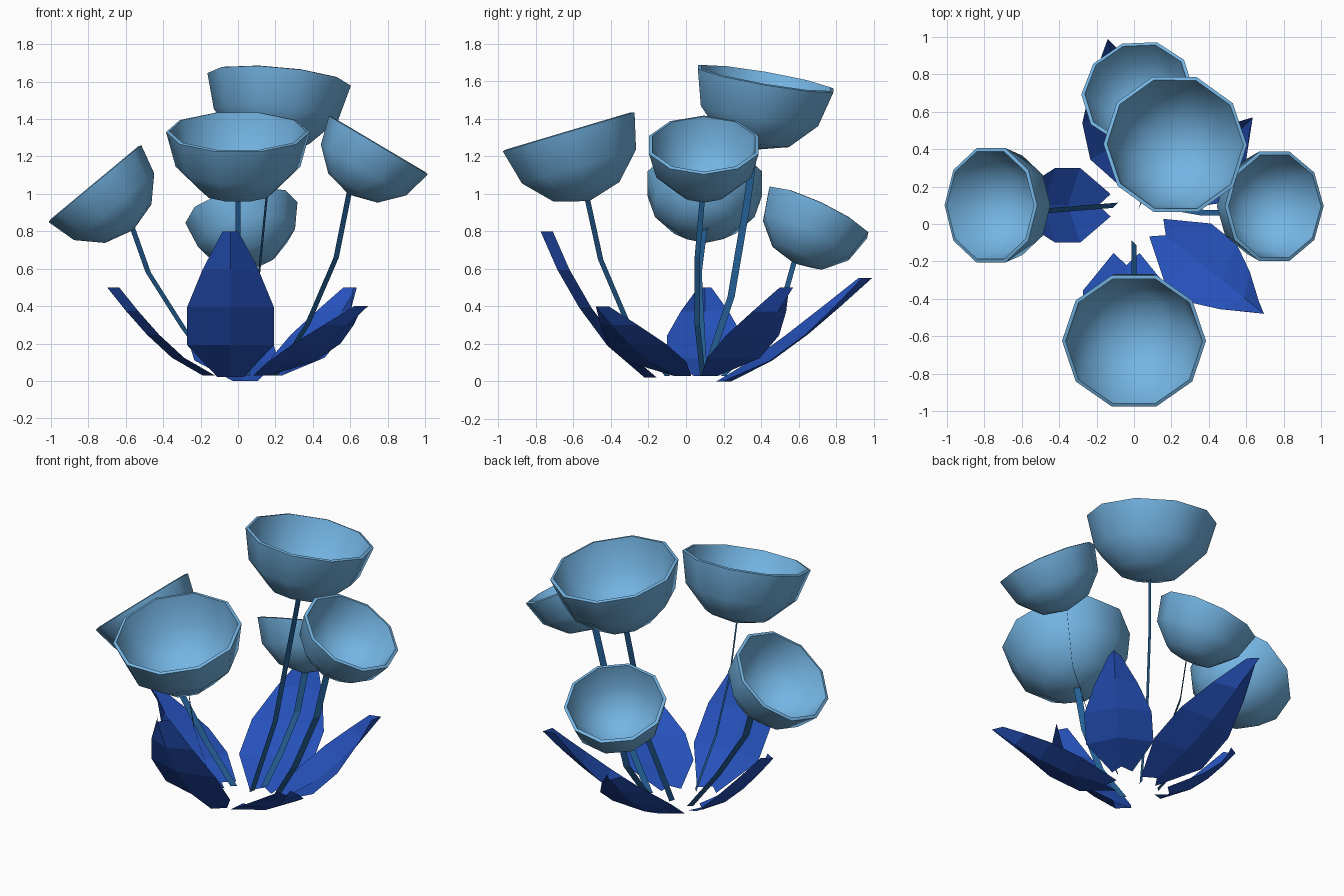
import bpy, bmesh, math
from mathutils import Vector, Matrix

if "Cube" in bpy.data.objects:
    bpy.data.objects.remove(bpy.data.objects["Cube"])


def material(name, r, g, b):
    m = bpy.data.materials.new(name)
    lin = [((c / 255 + 0.055) / 1.055) ** 2.4 for c in (r, g, b)]
    m.diffuse_color = (*lin, 1)
    m.use_nodes = True
    m.node_tree.nodes["Principled BSDF"].inputs["Base Color"].default_value = m.diffuse_color
    return m


PETAL = material("light_blue", 116, 181, 228)
STEM = material("steel_blue", 36, 96, 150)
LEAF = material("deep_blue", 37, 81, 186)


def add_object(name, bm, mat):
    me = bpy.data.meshes.new(name)
    bm.to_mesh(me)
    bm.free()
    me.materials.append(mat)
    ob = bpy.data.objects.new(name, me)
    bpy.context.scene.collection.objects.link(ob)
    return ob


def skin(name, rows, mat):
    """Sheet of quads through rows of points."""
    bm = bmesh.new()
    grid = [[bm.verts.new(p) for p in row] for row in rows]
    for a, b in zip(grid, grid[1:]):
        for i in range(len(a) - 1):
            bm.faces.new((a[i], a[i + 1], b[i + 1], b[i]))
    return add_object(name, bm, mat)


# Flower cups: ten-sided half spheres with a thin wall, tilted outward
def cup(name, centre, radius, axis):
    bm = bmesh.new()
    bmesh.ops.create_uvsphere(bm, u_segments=10, v_segments=6, radius=radius)
    bmesh.ops.delete(bm, geom=[v for v in bm.verts if v.co.z > 0.01], context='VERTS')
    bm.transform(Matrix.Rotation(math.radians(18), 4, 'Z'))
    tilt = Vector((0, 0, 1)).rotation_difference(Vector(axis))
    bm.transform(Matrix.Translation(centre) @ tilt.to_matrix().to_4x4())
    ob = add_object(name, bm, PETAL)
    wall = ob.modifiers.new("wall", 'SOLIDIFY')
    wall.thickness = 0.02
    wall.offset = -1
    bpy.ops.object.select_all(action='DESELECT')
    ob.select_set(True)
    bpy.context.view_layer.objects.active = ob
    bpy.ops.object.modifier_apply(modifier="wall")
    bpy.ops.object.shade_smooth_by_angle(angle=math.radians(50))


cup("front_cup", (0, -0.625, 1.33), 0.385, (0, -0.285, 0.958))
cup("tall_back_cup", (0.22, 0.425, 1.612), 0.385, (0.088, 0.17, 0.98))
cup("right_cup", (0.75, 0.095, 1.26), 0.307, (0.51, 0, 0.86))
cup("left_cup", (-0.765, 0.1, 1.055), 0.322, (-0.64, 0, 0.77))
cup("low_back_cup", (0.018, 0.705, 0.9), 0.305, (-0.18, 0.42, 0.89))


# Stems: flat ribbons bending outward towards the cups
def stem(name, width_dir, points):
    w = Vector(width_dir).normalized() * 0.02
    skin(name, [(Vector(p) - w, Vector(p) + w) for p in points], STEM)


stem("front_stem", (1, -1, 0),
     [(0, -0.1, 0.03), (0, -0.31, 0.31), (0, -0.455, 0.65), (0, -0.525, 0.97)])
stem("tall_back_stem", (0.3, 1, 0),
     [(0.03, 0.1, 0.03), (0.1, 0.24, 0.45), (0.15, 0.325, 0.95), (0.186, 0.365, 1.25)])
stem("right_stem", (1, 1, 0),
     [(0.2, 0.09, 0.03), (0.37, 0.06, 0.3), (0.525, 0.06, 0.66), (0.595, 0.09, 1.01)])
stem("left_stem", (1, 1, 0),
     [(-0.1, 0.1, 0.03), (-0.29, 0.085, 0.28), (-0.48, 0.07, 0.58), (-0.565, 0.1, 0.82)])
stem("low_back_stem", (1, 1, 0),
     [(0.05, 0.2, 0.03), (0.06, 0.36, 0.2), (0.07, 0.51, 0.4), (0.08, 0.58, 0.65)])


# Leaves: folded along the midrib, edges set back towards the middle
def leaf(name, base, tip, width, reach, rise=(0, 0.2, 0.46, 0.73, 1)):
    base, tip = Vector(base), Vector(tip)
    out = Vector((tip.x - base.x, tip.y - base.y, 0))
    d = out.normalized()
    side = Vector((-d.y, d.x, 0))
    rows = []
    for r, h, w in zip(reach, rise, (0.3, 1, 1, 0.64, 0.18)):
        mid = base + out * r + Vector((0, 0, (tip.z - base.z) * h))
        rows.append([mid - d * 0.065 - side * w * width, mid,
                     mid - d * 0.065 + side * w * width])
    skin(name, rows, LEAF)


CURVED = (0, 0.32, 0.58, 0.8, 1)
leaf("front_leaf", (-0.04, -0.22, 0.02), (-0.04, -0.775, 0.8), 0.232,
     (0, 0.36, 0.63, 0.84, 1), (0, 0.22, 0.48, 0.74, 1))
leaf("left_leaf", (-0.19, 0.1, 0.03), (-0.7, 0.1, 0.5), 0.2, CURVED)
leaf("front_right_leaf", (0.17, -0.06, 0.03), (0.695, -0.48, 0.4), 0.2, CURVED)
leaf("back_right_leaf", (0.24, 0.17, 0.03), (0.635, 0.57, 0.5), 0.2, CURVED)
leaf("back_left_leaf", (0.025, 0.24, 0.0), (-0.14, 0.99, 0.55), 0.23,
     (0, 0.29, 0.55, 0.78, 1))
